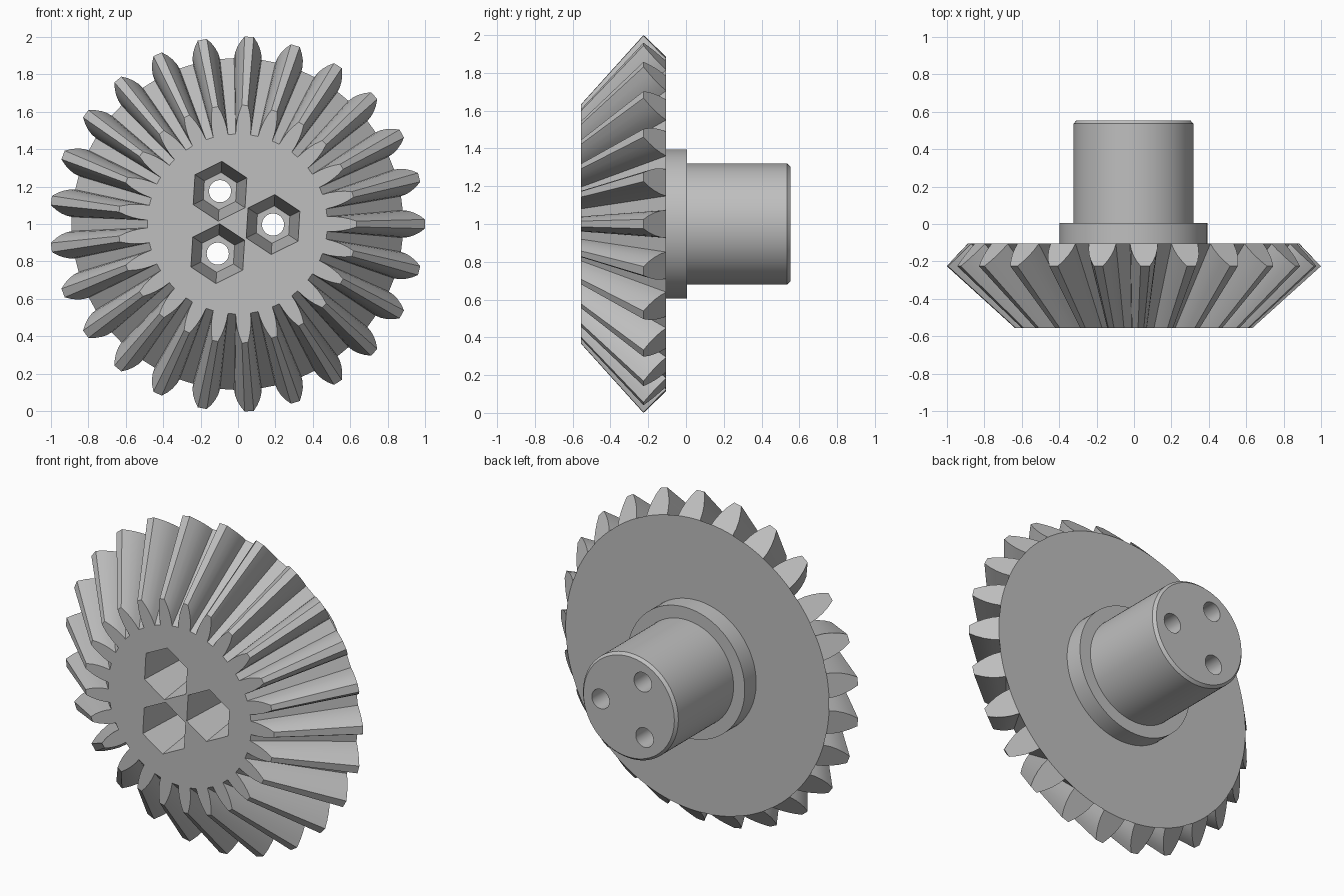
import bpy, bmesh
from math import sin, cos, radians, tau

if "Cube" in bpy.data.objects:
    bpy.data.objects.remove(bpy.data.objects["Cube"])

TEETH = 25
CX, CZ = -0.003, 1.0
FRONT, BACK = -0.555, -0.105

steel = bpy.data.materials.new("plain grey")
steel.use_nodes = True
grey = (0.52, 0.52, 0.52, 1)
steel.diffuse_color = grey
steel.node_tree.nodes["Principled BSDF"].inputs["Base Color"].default_value = grey


def polar(r, a, y, cx=CX, cz=CZ):
    return (cx + r * cos(a), y, cz + r * sin(a))


def finish(name, bm):
    bmesh.ops.recalc_face_normals(bm, faces=bm.faces[:])
    mesh = bpy.data.meshes.new(name)
    bm.to_mesh(mesh)
    bm.free()
    mesh.materials.append(steel)
    obj = bpy.data.objects.new(name, mesh)
    bpy.context.collection.objects.link(obj)
    return obj


def loft(bm, profile, sides, cx=CX, cz=CZ, turn=0.0):
    """Closed solid of (radius, y) rings about an axis along y."""
    rings = [[bm.verts.new(polar(r, turn + tau * i / sides, y, cx, cz))
              for i in range(sides)] for r, y in profile]
    for a, b in zip(rings, rings[1:]):
        for i in range(sides):
            j = (i + 1) % sides
            bm.faces.new((a[i], a[j], b[j], b[i]))
    bm.faces.new(rings[0])
    bm.faces.new(rings[-1])


# Toothed wheel: every tooth tapers towards the front
half_side = [(0, 4.75), (0.25, 4.4), (0.5, 3.7), (0.75, 2.7), (1, 1.4)]
outline = [(t, -h) for t, h in half_side] + [(t, h) for t, h in reversed(half_side)]
bm = bmesh.new()
front_rim, back_rim, roots = [], [], []
for i in range(TEETH):
    mid = tau * i / TEETH
    back = [bm.verts.new(polar(0.885 + 0.116 * t, mid + radians(h), BACK - 0.12 * t))
            for t, h in outline]
    front = [bm.verts.new(polar(0.48 + 0.155 * t, mid + radians(h), FRONT))
             for t, h in outline]
    for k in range(len(outline) - 1):
        bm.faces.new((front[k], front[k + 1], back[k + 1], back[k]))
    arc = [bm.verts.new(polar(0.885, mid + radians(h), BACK)) for h in (-2.4, 0, 2.4)]
    bm.faces.new(back + arc[::-1])
    front_rim += front
    back_rim += [back[0]] + arc + [back[-1]]
    roots.append((front[0], back[0], front[-1], back[-1]))
for i in range(TEETH):
    a, b = roots[i], roots[(i + 1) % TEETH]
    bm.faces.new((a[2], b[0], b[1], a[3]))
bm.faces.new(front_rim)
bm.faces.new(back_rim)
wheel = finish("toothed_wheel", bm)

# Flange and chamfered shaft
bm = bmesh.new()
loft(bm, [(0.395, BACK), (0.395, 0.005), (0.32, 0.005), (0.32, 0.535), (0.305, 0.552)], 96)
hub = finish("flanged_shaft", bm)

# Cutters for the tapered hexagonal pockets and the bolt holes
bolts = [(0.187, 0.997), (-0.096, 1.175), (-0.108, 0.842)]
pocket_bm, hole_bm = bmesh.new(), bmesh.new()
for x, z in bolts:
    loft(pocket_bm, [(0.1615, FRONT - 0.01), (0.1, FRONT + 0.4)], 6, x, z, radians(26.5))
    loft(hole_bm, [(0.059, FRONT + 0.3), (0.059, 0.65)], 40, x, z)
pockets = finish("pocket_cutter", pocket_bm)
holes = finish("hole_cutter", hole_bm)


def cut(obj, cutter):
    mod = obj.modifiers.new("cut", "BOOLEAN")
    mod.operation = "DIFFERENCE"
    mod.solver = "EXACT"
    mod.object = cutter
    bpy.context.view_layer.objects.active = obj
    bpy.ops.object.modifier_apply(modifier=mod.name)


cut(wheel, pockets)
cut(wheel, holes)
cut(hub, holes)
for cutter in (pockets, holes):
    bpy.data.objects.remove(cutter)

for obj in (wheel, hub):
    bpy.ops.object.select_all(action="DESELECT")
    obj.select_set(True)
    bpy.context.view_layer.objects.active = obj
    bpy.ops.object.shade_smooth_by_angle(angle=radians(25))
